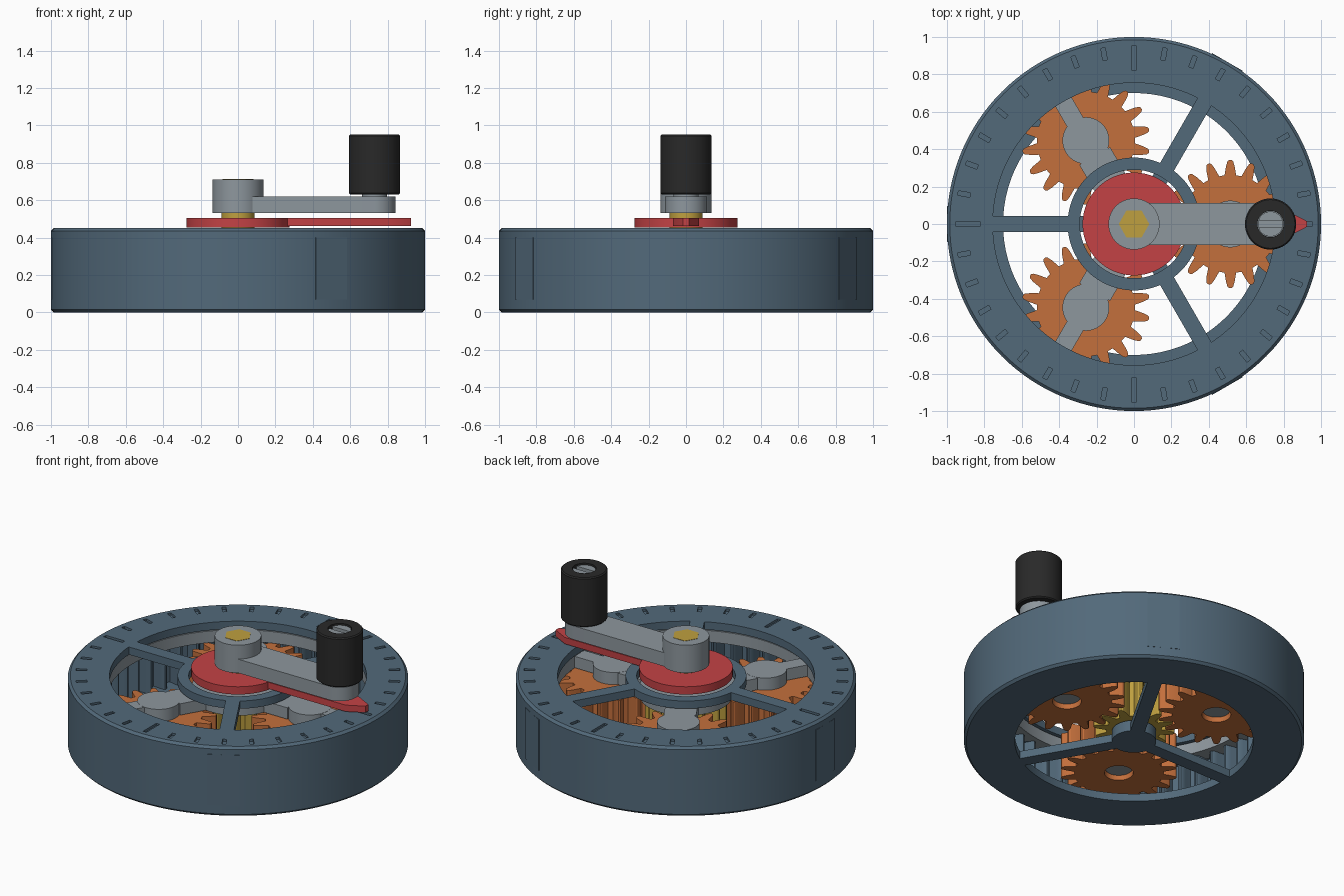
import bpy
import bmesh
from math import sin, cos, pi, radians, asin
from mathutils import Matrix

cube = bpy.data.objects.get("Cube")
if cube:
    bpy.data.objects.remove(cube, do_unlink=True)


def material(name, r, g, b):
    m = bpy.data.materials.new(name)
    m.use_nodes = True
    m.diffuse_color = (r, g, b, 1)
    bsdf = m.node_tree.nodes["Principled BSDF"]
    bsdf.inputs["Base Color"].default_value = (r, g, b, 1)
    bsdf.inputs["Roughness"].default_value = 0.6
    return m


BLUE = material("steel blue", 0.085, 0.142, 0.195)
ORANGE = material("copper orange", 0.55, 0.16, 0.045)
GREY = material("light grey", 0.27, 0.31, 0.34)
RED = material("signal red", 0.55, 0.055, 0.06)
BRASS = material("brass yellow", 0.52, 0.35, 0.05)
BLACK = material("grip black", 0.022, 0.022, 0.022)


def finish(name, bm, mat, move=(0, 0, 0), turn=0):
    """Turn a bmesh into a smooth-by-angle object."""
    bmesh.ops.recalc_face_normals(bm, faces=bm.faces)
    bm.transform(Matrix.Translation(move) @ Matrix.Rotation(turn, 4, "Z"))
    mesh = bpy.data.meshes.new(name)
    bm.to_mesh(mesh)
    bm.free()
    mesh.materials.append(mat)
    ob = bpy.data.objects.new(name, mesh)
    bpy.context.collection.objects.link(ob)
    smooth(ob)
    return ob


def smooth(ob):
    bpy.ops.object.select_all(action="DESELECT")
    ob.select_set(True)
    bpy.context.view_layer.objects.active = ob
    bpy.ops.object.shade_smooth_by_angle(angle=radians(30))


def circle(r, n=64):
    return [(r * cos(2 * pi * i / n), r * sin(2 * pi * i / n)) for i in range(n)]


def add_prism(bm, outline, z0, z1, inner=None):
    """Extrude an outline; an inner loop of equal length makes it hollow."""
    n = len(outline)

    def loop(pts, z):
        return [bm.verts.new((x, y, z)) for x, y in pts]

    def skin(a, b):
        for i in range(n):
            j = (i + 1) % n
            bm.faces.new((a[i], a[j], b[j], b[i]))

    low, high = loop(outline, z0), loop(outline, z1)
    skin(low, high)
    if inner:
        in_low, in_high = loop(inner, z0), loop(inner, z1)
        skin(in_low, in_high)
        skin(low, in_low)
        skin(high, in_high)
    else:
        bm.faces.new(low)
        bm.faces.new(high)


def prism(name, outline, z0, z1, mat, inner=None, move=(0, 0, 0), turn=0):
    bm = bmesh.new()
    add_prism(bm, outline, z0, z1, inner)
    return finish(name, bm, mat, move, turn)


def rect(x0, x1, width):
    h = width / 2
    return [(x0, -h), (x1, -h), (x1, h), (x0, h)]


def lathe(name, profile, mat, move=(0, 0, 0), n=128):
    """Revolve a closed profile of (radius, z) around the z axis."""
    bm = bmesh.new()
    rings = [[bm.verts.new((r * cos(2 * pi * i / n), r * sin(2 * pi * i / n), z))
              for r, z in profile] for i in range(n)]
    k = len(profile)
    for i in range(n):
        a, b = rings[i], rings[(i + 1) % n]
        for j in range(k):
            bm.faces.new((a[j], a[(j + 1) % k], b[(j + 1) % k], b[j]))
    return finish(name, bm, mat, move)


# Half of one tooth: (share of the tooth pitch, height from root to tip)
HALF_TOOTH = [(0.34, 0), (0.27, 0.3), (0.21, 0.6), (0.13, 0.9), (0.05, 1)]
TOOTH = [(-f, h) for f, h in HALF_TOOTH] + [(f, h) for f, h in reversed(HALF_TOOTH)]


def gear_outline(teeth, root, tip, phase=0):
    pts = []
    for t in range(teeth):
        for share, height in TOOTH:
            a = phase + 2 * pi * (t + share) / teeth
            r = root + (tip - root) * height
            pts.append((r * cos(a), r * sin(a)))
    return pts


# Housing: outer wall with top and bottom flanges
housing = lathe("housing", [
    (0.70, 0), (0.985, 0), (1, 0.015), (1, 0.435), (0.985, 0.45),
    (0.755, 0.45), (0.755, 0.40), (0.88, 0.40), (0.88, 0.05), (0.70, 0.05)], BLUE)

# Engraved scale ticks, longer at each quarter
bm = bmesh.new()
for i in range(36):
    part = bmesh.new()
    add_prism(part, rect(0.82 if i % 9 == 0 else 0.89, 0.955, 0.024), 0.435, 0.47)
    part.transform(Matrix.Rotation(radians(10 * i), 4, "Z"))
    temp = bpy.data.meshes.new("tick_part")
    part.to_mesh(temp)
    part.free()
    bm.from_mesh(temp)
    bpy.data.meshes.remove(temp)
cutter = finish("tick_cutter", bm, BLUE)
cutter.hide_render = True
cut = housing.modifiers.new("ticks", "BOOLEAN")
cut.operation = "DIFFERENCE"
cut.solver = "EXACT"
cut.object = cutter
bpy.context.view_layer.objects.active = housing
bpy.ops.object.modifier_apply(modifier=cut.name)
bpy.data.objects.remove(cutter, do_unlink=True)
smooth(housing)

# Internal ring gear
ring_teeth = gear_outline(48, 0.867, 0.79)
prism("ring_gear", circle(0.885, len(ring_teeth)), 0.05, 0.31, BLUE, inner=ring_teeth)

# Hubs, spokes and side plates of the housing
prism("top_hub_ring", circle(0.355, 96), 0.40, 0.45, BLUE, inner=circle(0.29, 96))
prism("bottom_hub", circle(0.13), 0, 0.07, BLUE)
for i in range(3):
    a = radians(60 + 120 * i)
    prism(f"top_spoke_{i}", rect(0.34, 0.757, 0.085), 0.40, 0.45, BLUE, turn=a)
    prism(f"bottom_spoke_{i}", rect(0.1, 0.703, 0.085), 0, 0.05, BLUE, turn=a)
    prism(f"side_plate_{i}", rect(0.97, 1.0, 0.19), 0.07, 0.40, BLUE, turn=a)

# Sun gear and its shaft with a hexagonal end
prism("sun_gear", gear_outline(12, 0.163, 0.24), 0.08, 0.31, BRASS)
prism("sun_shaft", circle(0.088), 0.06, 0.53, BRASS)
prism("hex_shaft_end", circle(0.082, 6), 0.53, 0.712, BRASS)

# Planet gears and the carrier that holds them
planet = gear_outline(18, 0.262, 0.343, radians(10))
prism("carrier_disc", circle(0.27), 0.315, 0.39, GREY, inner=circle(0.09))
prism("carrier_ring", circle(0.865, 128), 0.315, 0.39, GREY, inner=circle(0.765, 128))
for i in range(3):
    a = radians(120 * i)
    at = (0.515 * cos(a), 0.515 * sin(a), 0)
    prism(f"planet_gear_{i}", planet, 0.08, 0.31, ORANGE,
          inner=circle(0.085, len(planet)), move=at)
    prism(f"planet_pin_{i}", circle(0.08), 0.11, 0.35, GREY, move=at)
    prism(f"carrier_boss_{i}", circle(0.125), 0.311, 0.39, GREY, move=at)
    prism(f"carrier_inner_arm_{i}", rect(0.22, 0.42, 0.19), 0.315, 0.389, GREY, turn=a)
    prism(f"carrier_outer_arm_{i}", rect(0.6, 0.79, 0.1), 0.315, 0.389, GREY, turn=a)

# Pointer disc and needle
prism("pointer_disc", circle(0.275, 96), 0.455, 0.505, RED)
prism("pointer_needle", [(0.2, -0.07), (0.82, -0.07), (0.925, -0.015),
                         (0.925, 0.015), (0.82, 0.07), (0.2, 0.07)], 0.462, 0.504, RED)

# Crank hub and rounded arm
KNOB = 0.73
prism("crank_hub", circle(0.137), 0.53, 0.71, GREY)
arm = [(0.05, 0.113), (0.05, -0.113)]
arm += [(KNOB + 0.113 * cos(t), 0.113 * sin(t))
        for t in (pi * (i / 32 - 0.5) for i in range(33))]
prism("crank_arm", arm, 0.531, 0.62, GREY)

# Grip with a recessed slotted screw
lathe("grip", [(0.07, 0.63), (0.13, 0.63), (0.137, 0.637), (0.137, 0.943),
               (0.13, 0.95), (0.07, 0.95)], BLACK, (KNOB, 0, 0), 64)
prism("grip_screw", circle(0.067), 0.61, 0.915, GREY, move=(KNOB, 0, 0))
start = asin(0.016 / 0.067)
for i, side in enumerate((0, pi)):
    half = [(0.067 * cos(t), 0.067 * sin(t))
            for t in (start + (pi - 2 * start) * k / 20 for k in range(21))]
    prism(f"screw_head_half_{i}", half, 0.91, 0.94, GREY, move=(KNOB, 0, 0), turn=side)
